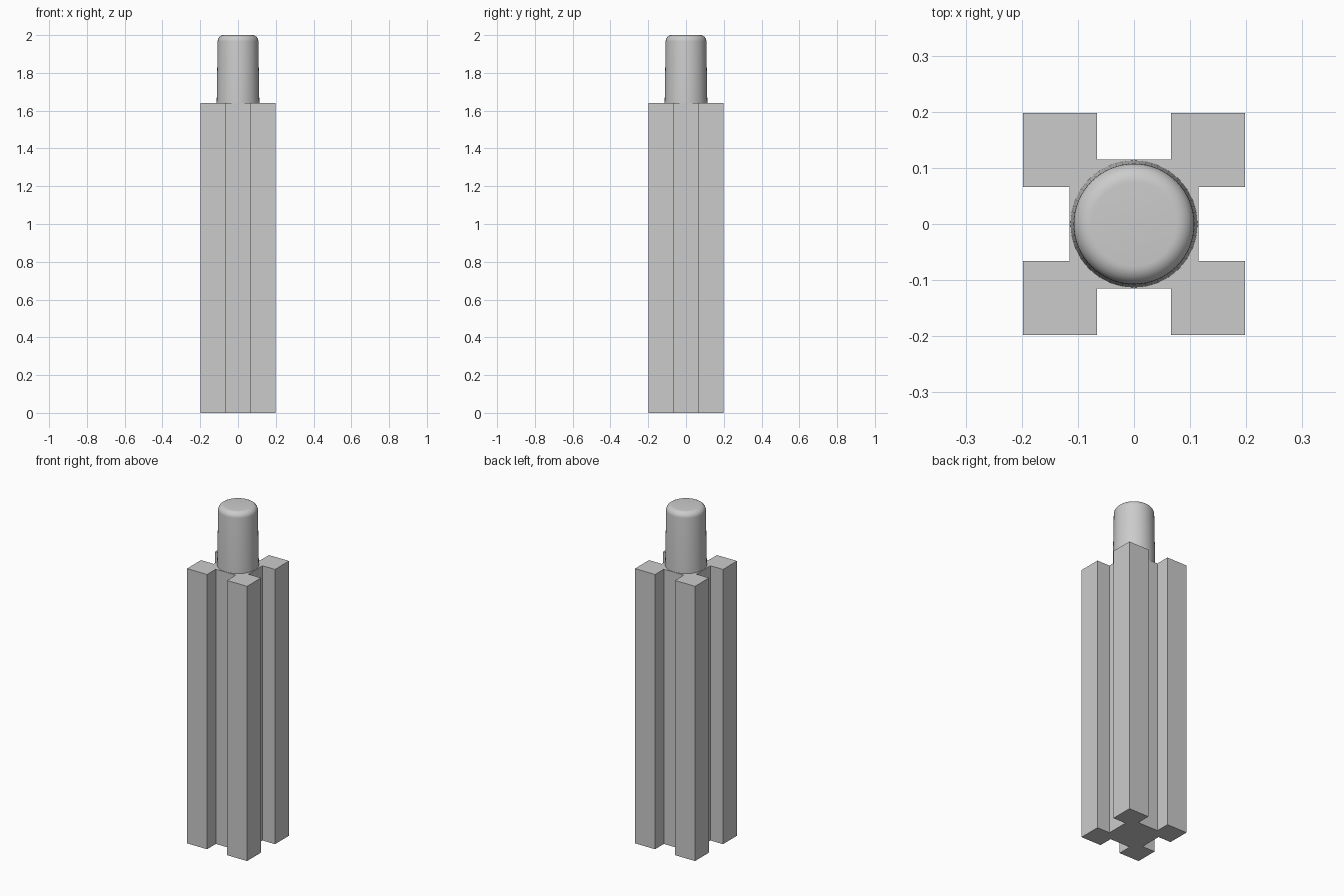
import bpy
import bmesh
import math

cube = bpy.data.objects.get("Cube")
if cube:
    bpy.data.objects.remove(cube, do_unlink=True)

CORE, SLOT, OUTER = 0.115, 0.066, 0.198   # half-widths of the post section
POST_TOP, PEG_TOP = 1.64, 2.0
FILLET = 0.032

grey = bpy.data.materials.new("light_grey")
grey.use_nodes = True
colour = (0.6, 0.6, 0.6, 1)
grey.diffuse_color = colour
grey.node_tree.nodes["Principled BSDF"].inputs["Base Color"].default_value = colour


def make_object(name, bm):
    bmesh.ops.recalc_face_normals(bm, faces=bm.faces)
    mesh = bpy.data.meshes.new(name)
    bm.to_mesh(mesh)
    bm.free()
    mesh.materials.append(grey)
    obj = bpy.data.objects.new(name, mesh)
    bpy.context.collection.objects.link(obj)
    return obj


# Post: one corner of the section, turned four times and extruded
corner = [(CORE, SLOT), (OUTER, SLOT), (OUTER, OUTER), (SLOT, OUTER), (SLOT, CORE)]
section = []
for _ in range(4):
    section += corner
    corner = [(-y, x) for x, y in corner]

bm = bmesh.new()
base = bm.faces.new([bm.verts.new((x, y, 0)) for x, y in section])
top = bmesh.ops.extrude_face_region(bm, geom=[base], use_keep_orig=True)
bmesh.ops.translate(bm, vec=(0, 0, POST_TOP),
                    verts=[v for v in top["geom"] if isinstance(v, bmesh.types.BMVert)])
make_object("slotted_post", bm)

# Peg: slightly tapered cylinder with a rounded upper rim
bm = bmesh.new()
bmesh.ops.create_cone(bm, cap_ends=True, segments=64, radius1=0.113,
                      radius2=0.107, depth=PEG_TOP - POST_TOP)
bmesh.ops.translate(bm, vec=(0, 0, (POST_TOP + PEG_TOP) / 2), verts=bm.verts)
rim = [e for e in bm.edges if all(v.co.z > PEG_TOP - 0.01 for v in e.verts)]
bmesh.ops.bevel(bm, geom=rim, offset=FILLET, segments=8, profile=0.5, affect='EDGES')
peg = make_object("top_peg", bm)

bpy.ops.object.select_all(action='DESELECT')
peg.select_set(True)
bpy.context.view_layer.objects.active = peg
bpy.ops.object.shade_smooth_by_angle(angle=math.radians(30))
